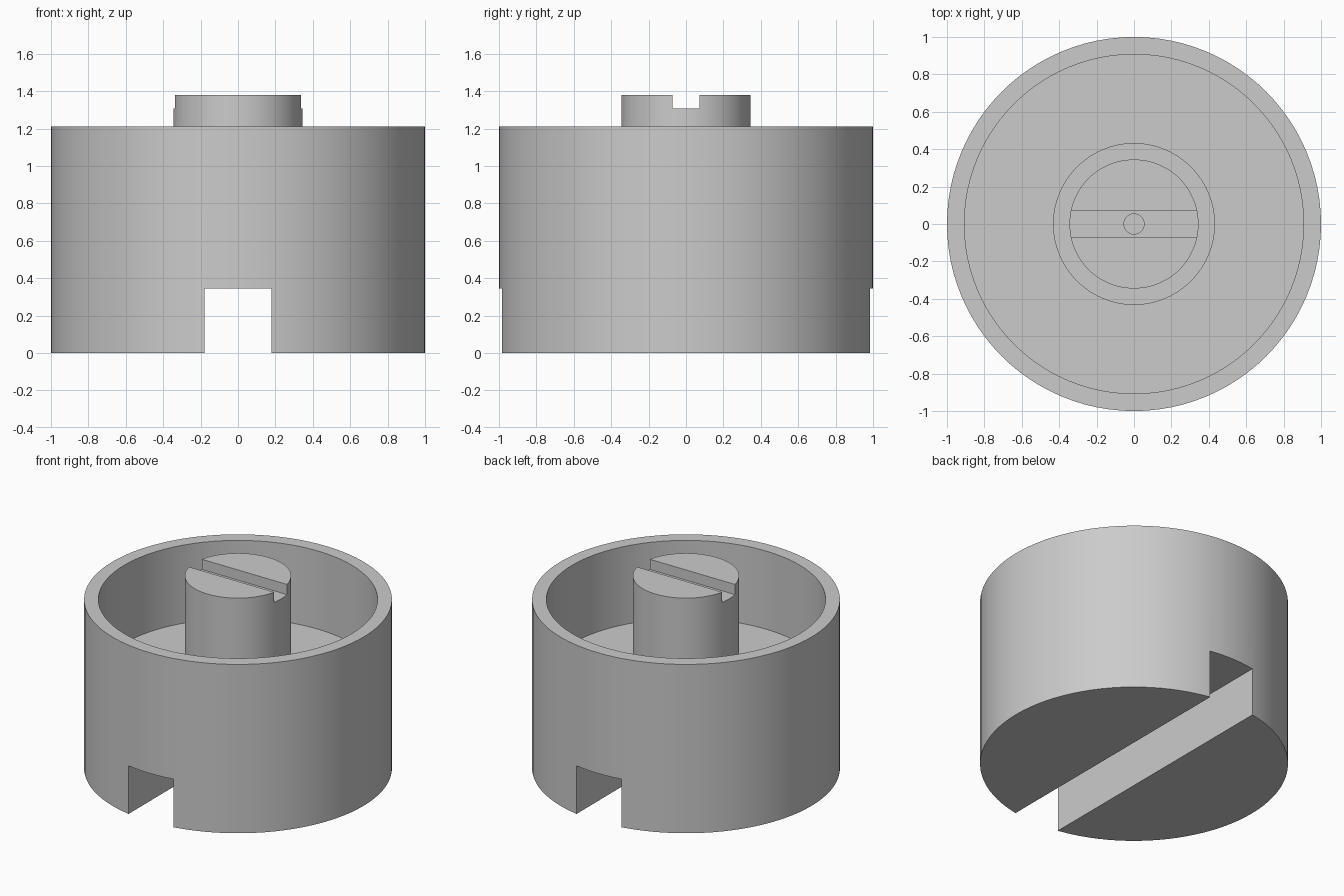
import bpy, bmesh, math

cube = bpy.data.objects.get("Cube")
if cube:
    bpy.data.objects.remove(cube, do_unlink=True)

SEGMENTS = 96
WALL_TOP, FLOOR, RECESS = 1.21, 0.65, 0.55
POST_TOP, SLOT_FLOOR = 1.38, 1.307

grey = bpy.data.materials.new("plain grey")
grey.use_nodes = True
colour = (0.6, 0.6, 0.6, 1)
grey.diffuse_color = colour
grey.node_tree.nodes["Principled BSDF"].inputs["Base Color"].default_value = colour


def add_object(name, bm):
    bmesh.ops.recalc_face_normals(bm, faces=bm.faces)
    mesh = bpy.data.meshes.new(name)
    bm.to_mesh(mesh)
    bm.free()
    mesh.materials.append(grey)
    obj = bpy.data.objects.new(name, mesh)
    bpy.context.collection.objects.link(obj)
    return obj


def lathe(name, profile):
    """Revolve (radius, height) points about z; both ends lie on the axis."""
    bm = bmesh.new()
    verts = [bm.verts.new((r, 0, z)) for r, z in profile]
    edges = [bm.edges.new(pair) for pair in zip(verts, verts[1:])]
    bmesh.ops.spin(bm, geom=verts + edges, cent=(0, 0, 0), axis=(0, 0, 1),
                   angle=math.tau, steps=SEGMENTS, use_duplicate=False)
    bmesh.ops.remove_doubles(bm, verts=bm.verts, dist=1e-4)
    bmesh.ops.dissolve_degenerate(bm, edges=bm.edges, dist=1e-5)
    return add_object(name, bm)


def cut_slot(target, name, size, centre):
    """Cut a straight rectangular channel through the target."""
    bm = bmesh.new()
    bmesh.ops.create_cube(bm, size=1)
    bmesh.ops.scale(bm, vec=size, verts=bm.verts)
    bmesh.ops.translate(bm, vec=centre, verts=bm.verts)
    cutter = add_object(name, bm)
    cutter.hide_render = True
    mod = target.modifiers.new(name, 'BOOLEAN')
    mod.operation = 'DIFFERENCE'
    mod.solver = 'EXACT'
    mod.object = cutter
    bpy.ops.object.select_all(action='DESELECT')
    target.select_set(True)
    bpy.context.view_layer.objects.active = target
    bpy.ops.object.modifier_apply(modifier=name)
    bpy.data.objects.remove(cutter, do_unlink=True)


# Open cup with a central post, a ring recess round it and a blind centre hole
body = lathe("slotted_cup_and_post", [
    (0, 0), (1, 0), (1, WALL_TOP), (0.907, WALL_TOP), (0.907, FLOOR),
    (0.43, FLOOR), (0.43, RECESS), (0.345, RECESS), (0.345, POST_TOP),
    (0.054, POST_TOP), (0.054, 1.15), (0, 1.15)])

# Wide channel under the base, front to back
cut_slot(body, "base_channel", (0.358, 2.4, 0.69), (0, 0, 0))

# Driver slot across the post, side to side
cut_slot(body, "driver_slot", (1, 0.144, 0.2), (0, 0, SLOT_FLOOR + 0.1))

bpy.ops.object.shade_smooth_by_angle(angle=math.radians(30))
